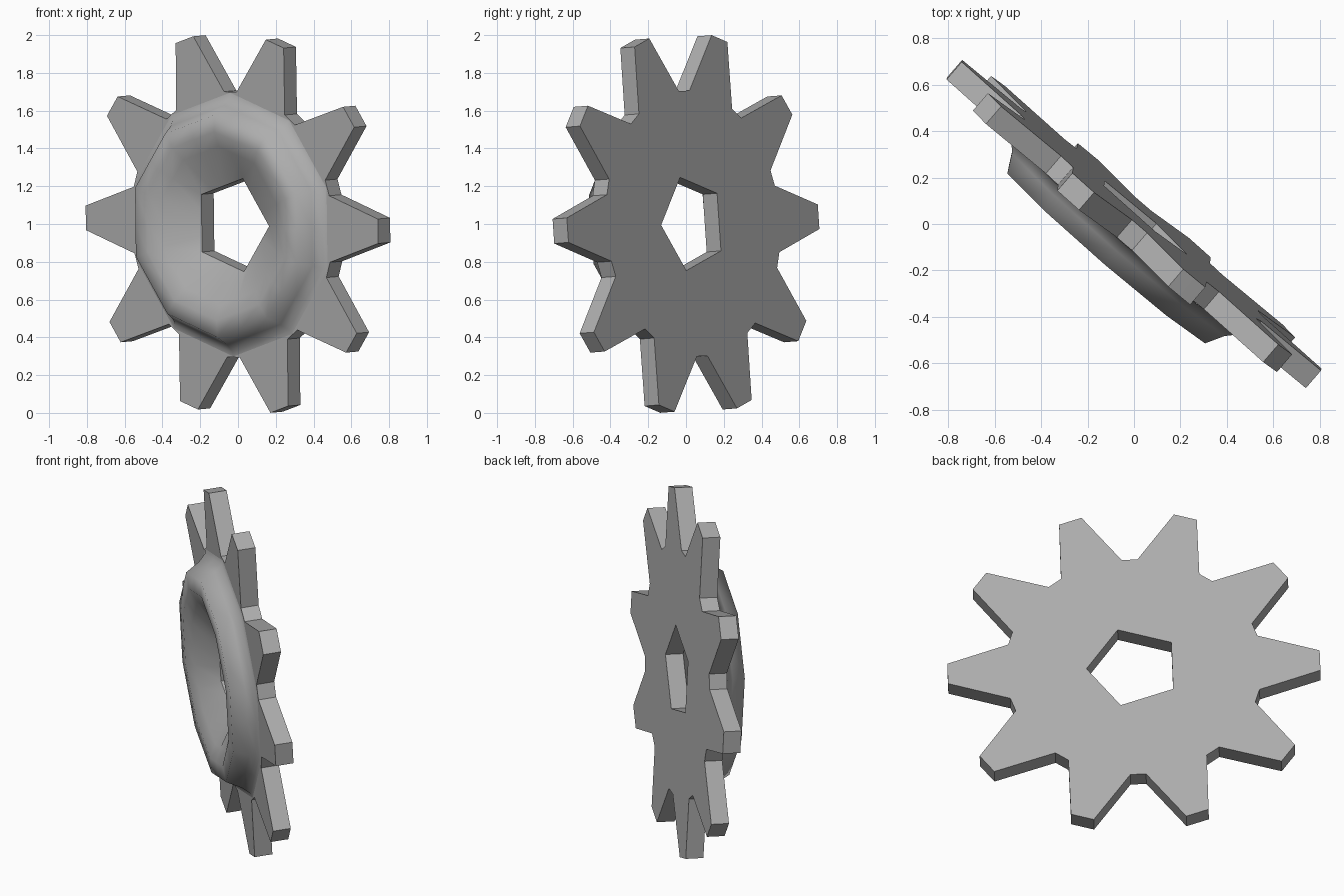
import bpy, bmesh
from math import sin, cos, pi, radians
from mathutils import Vector

if "Cube" in bpy.data.objects:
    bpy.data.objects.remove(bpy.data.objects["Cube"])

# Gear frame: horizontal axis, leaning upright axis, front normal
tilt = radians(3.4)
side = Vector((0.757, -0.653, 0)).normalized()
flat = Vector((side.y, -side.x, 0))
up = Vector((0, 0, 1)) * cos(tilt) + flat * sin(tilt)
front = flat * cos(tilt) - Vector((0, 0, 1)) * sin(tilt)
spin = radians(-2)

grey = bpy.data.materials.new("dark_grey")
grey.diffuse_color = (0.42, 0.42, 0.42, 1)
grey.use_nodes = True
grey.node_tree.nodes["Principled BSDF"].inputs["Base Color"].default_value = grey.diffuse_color


def place(a, r, n):
    return side * r * cos(a + spin) + up * r * sin(a + spin) + front * n + Vector((0, 0, 1))


def poly_r(a, sides, r, start):
    """Radius at angle a of a regular polygon with a corner at angle start."""
    h = pi / sides
    return r * cos(h) / cos((a - start) % (2 * h) - h)


def make_rings(name, rings, closed, smooth):
    bm = bmesh.new()
    rows = [[bm.verts.new(place(*p)) for p in ring] for ring in rings]
    n = len(rows)
    for i in range(n if closed else n - 1):
        a, b = rows[i], rows[(i + 1) % n]
        m = len(a)
        for j in range(m):
            k = (j + 1) % m
            bm.faces.new((a[j], a[k], b[k], b[j]))
    bmesh.ops.recalc_face_normals(bm, faces=bm.faces)
    mesh = bpy.data.meshes.new(name)
    bm.to_mesh(mesh)
    bm.free()
    mesh.materials.append(grey)
    ob = bpy.data.objects.new(name, mesh)
    bpy.context.collection.objects.link(ob)
    if smooth:
        for p in mesh.polygons:
            p.use_smooth = True
    return ob


HOLE = 0.26
T = 0.05

# Toothed plate with pentagonal hole
tooth = [(-14.5, 0.705), (-3.65, 1.022), (0, 1.02), (3.65, 1.022), (14.5, 0.705)]
outline = [(radians(36 * k + d), r) for k in range(10) for d, r in tooth]
bore = [(a, poly_r(a, 5, HOLE, 0)) for a, r in outline]
make_rings("gear_plate", [[(a, r, n) for a, r in ring] for ring, n in
           ((outline, T), (outline, -T), (bore, -T), (bore, T))], True, False)

# Raised dished hub on the front face, blending into the plate
angles = [radians(18 * k) for k in range(20)]
section = [(0.70, T + 0.001), (0.675, T + 0.008), (0.635, 0.10), (0.59, 0.18), (0.50, 0.183), (0.42, 0.15)]
rings = [[(a, poly_r(a, 10, r, radians(18)), n) for a in angles] for r, n in section]
rings.append([(a, poly_r(a, 5, HOLE, 0), T) for a in angles])
hub = make_rings("hub_ring", rings, False, True)
# Face the open hub shell outward
if sum(p.area * p.normal.dot(front) for p in hub.data.polygons) < 0:
    hub.data.flip_normals()
